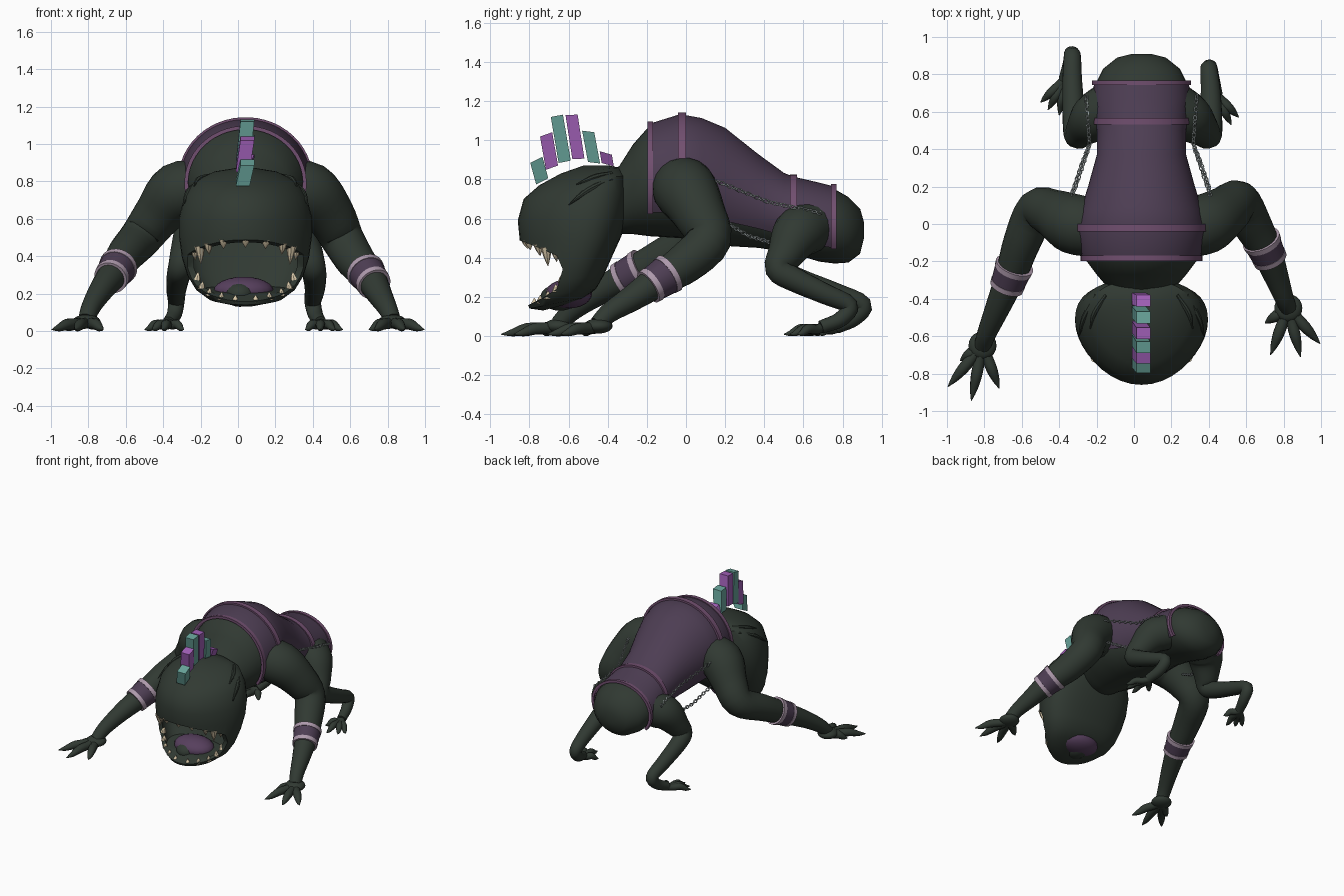
import bpy, bmesh, math
from mathutils import Vector, Matrix

cube = bpy.data.objects.get("Cube")
if cube:
    bpy.data.objects.remove(cube, do_unlink=True)

CX = 0.04  # centre line of the torso and head


def material(name, r, g, b):
    m = bpy.data.materials.new(name)
    m.use_nodes = True
    m.diffuse_color = (r, g, b, 1)
    for n in m.node_tree.nodes:
        if n.type == 'BSDF_PRINCIPLED':
            n.inputs["Base Color"].default_value = (r, g, b, 1)
            n.inputs["Roughness"].default_value = 0.8
    return m


SKIN = material("dark green skin", .03, .041, .032)
VEST = material("dusky purple cloth", .074, .047, .086)
TRIM = material("mauve trim", .165, .078, .16)
PALE = material("pale mauve trim", .42, .32, .41)
TEAL = material("teal crest", .135, .36, .315)
VIOLET = material("violet crest", .35, .115, .47)
BONE = material("bone", .68, .57, .39)
TONGUE = material("tongue purple", .095, .05, .11)
METAL = material("grey metal", .3, .34, .34)
smooth = []


def finish(bm, name, mat, is_smooth=True):
    bmesh.ops.recalc_face_normals(bm, faces=bm.faces)
    me = bpy.data.meshes.new(name)
    bm.to_mesh(me)
    bm.free()
    me.materials.append(mat)
    ob = bpy.data.objects.new(name, me)
    bpy.context.collection.objects.link(ob)
    if is_smooth:
        smooth.append(ob)
    return ob


def loft(name, rings, mat, closed=True, is_smooth=True):
    """Skin a list of rings; closed rings also get end caps."""
    bm = bmesh.new()
    vs = [[bm.verts.new(p) for p in ring] for ring in rings]
    n = len(vs[0])
    for a, b in zip(vs, vs[1:]):
        for i in range(n if closed else n - 1):
            j = (i + 1) % n
            bm.faces.new((a[i], a[j], b[j], b[i]))
    if closed:
        bm.faces.new(vs[0])
        bm.faces.new(vs[-1])
    return finish(bm, name, mat, is_smooth)


def tube(name, pts, mat, sides=16, steps=4):
    """Round limb through (x, y, z, radius) points."""
    p = [Vector(q) for q in pts]
    p = [2 * p[0] - p[1]] + p + [2 * p[-1] - p[-2]]
    line = []
    for a, b, c, d in zip(p, p[1:], p[2:], p[3:]):
        for k in range(steps):
            t = k / steps
            line.append(.5 * (2 * b + (c - a) * t + (2 * a - 5 * b + 4 * c - d) * t * t
                              + (3 * b - a - 3 * c + d) * t ** 3))
    line.append(p[-2])
    rings, side, old = [], None, None
    for i, q in enumerate(line):
        tan = (line[min(i + 1, len(line) - 1)] - line[max(i - 1, 0)]).to_3d().normalized()
        side = old.rotation_difference(tan) @ side if old else tan.orthogonal().normalized()
        old, up = tan, tan.cross(side)
        ring = []
        for k in range(sides):
            w = k * math.tau / sides
            ring.append(q.to_3d() + q.w * (side * math.cos(w) + up * math.sin(w)))
        rings.append(ring)
    return loft(name, rings, mat)


def blob(name, loc, size, mat):
    bm = bmesh.new()
    bmesh.ops.create_uvsphere(bm, u_segments=20, v_segments=12, radius=1)
    bmesh.ops.transform(bm, matrix=Matrix.LocRotScale(Vector(loc), None, Vector(size)), verts=bm.verts)
    return finish(bm, name, mat)


# Torso: y, half width, top z, bottom z
BODY = [(-.40, .12, .82, .56), (-.34, .18, .87, .52), (-.27, .24, .98, .52), (-.19, .3, 1.07, .51),
        (-.03, .337, 1.12, .50), (.08, .31, 1.10, .48), (.2, .272, 1.05, .46), (.37, .225, .915, .45),
        (.50, .225, .82, .43), (.55, .235, .80, .42), (.68, .245, .77, .38), (.76, .24, .75, .37),
        (.83, .205, .71, .375), (.89, .13, .65, .42), (.91, .05, .58, .50)]


def section(y):
    for a, b in zip(BODY, BODY[1:]):
        if a[0] <= y <= b[0]:
            t = (y - a[0]) / (b[0] - a[0])
            return [u + (v - u) * t for u, v in zip(a, b)]


def body_ring(s, grow=0, start=0, end=360, n=36):
    y, hw, zt, zb = s
    out = []
    for k in range(n):
        w = math.radians(start + (end - start) * k / (n if end - start == 360 else n - 1))
        out.append((CX + (hw + grow) * math.cos(w), y, (zt + zb) / 2 + ((zt - zb) / 2 + grow) * math.sin(w)))
    return out


loft("torso", [body_ring(s) for s in BODY], SKIN)

# Vest shell with raised trim bands
vest = loft("vest", [body_ring(s, .014, -33, 213) for s in BODY if -.2 < s[0] < .77], VEST, closed=False)
for i, (y, half) in enumerate(((-.183, .015), (-.02, .02), (.55, .018), (.755, .013))):
    outer = []
    for dy, grow in ((-half, .005), (-half, .025), (half, .025), (half, .005)):
        s = section(y)
        s[0] += dy
        outer.append(body_ring(s, grow, -33, 213))
    loft(f"vest_trim_{i + 1}", outer, TRIM, closed=False)

# Head: front y, front z, back y, back z, half width of each tilted slice
HEAD = [(-.52, .872, -.40, .872, .05), (-.64, .83, -.34, .86, .17), (-.75, .77, -.30, .82, .27),
        (-.83, .70, -.29, .74, .325), (-.86, .59, -.30, .62, .355), (-.85, .49, -.33, .51, .355),
        (-.84, .38, -.38, .40, .34), (-.83, .27, -.42, .31, .31), (-.82, .19, -.46, .24, .265),
        (-.80, .14, -.52, .195, .20), (-.73, .13, -.58, .17, .1)]


def head_ring(s, inset=0, n=40):
    """Egg-shaped slice, widest toward the back."""
    yf, zf, yb, zb, hw = s
    out = []
    for k in range(n):
        w = k * math.tau / n
        t = math.cos(w) - .27 * math.sin(w) ** 2
        out.append((CX + (hw - inset) * math.sin(w),
                    (yf + yb) / 2 + t * ((yf - yb) / 2 + inset), (zf + zb) / 2 + t * (zf - zb) / 2))
    return out


head = loft("head", [head_ring(s) for s in HEAD], SKIN)

# Gaping mouth: a wedge across the front, then a hollow throat
GAPE = [(-1, .52), (-.84, .485), (-.74, .445), (-.66, .41), (-.63, .34), (-.66, .24), (-.74, .19),
        (-.81, .155), (-1, .13)]
wedge = loft("mouth_cutter", [[(x, y, z) for y, z in GAPE] for x in (-.6, .7)], SKIN, is_smooth=False)
throat = loft("throat_cutter", [head_ring(s, .035) for s in HEAD[4:9]], SKIN, is_smooth=False)
bpy.context.view_layer.objects.active = head
for cutter in (wedge, throat):
    mod = head.modifiers.new("cut", 'BOOLEAN')
    mod.operation, mod.solver, mod.object = 'DIFFERENCE', 'EXACT', cutter
    bpy.ops.object.modifier_apply(modifier=mod.name)
    bpy.data.objects.remove(cutter, do_unlink=True)

# Skin folds on the cheeks, mirrored
for side, s in (("left", 1), ("right", -1)):
    for i, fold in enumerate((((.335, -.60, .67), (.305, -.50, .745), (.24, -.38, .80)),
                              ((.275, -.56, .775), (.25, -.47, .81), (.19, -.38, .83)))):
        tube(f"{side}_cheek_fold_{i + 1}", [(CX + s * x, y, z, r) for (x, y, z), r in zip(fold, (.003, .016, .012))],
             SKIN, 8)

# Tongue with a dark root that swells under the jaw
blob("tongue", (CX - .01, -.60, .215), (.16, .12, .075), TONGUE)
blob("tongue_root", (CX - .03, -.645, .197), (.085, .1, .068), SKIN)


def tooth(name, base, tip, r):
    a, b = Vector(base), Vector(tip)
    tube(name, [(*a, r), (*a.lerp(b, .5), r * .65), (*b, .001)], BONE, 8, 2)


for i, (x, y, size, r) in enumerate([(0, -.82, .04, .026), (.11, -.805, .04, .026), (-.12, -.805, .04, .026),
                                     (.2, -.755, .05, .026), (-.2, -.755, .05, .026), (.245, -.715, .085, .028),
                                     (-.245, -.715, .085, .028), (.275, -.67, .045, .02), (-.275, -.67, .045, .02)]):
    z = .49 + (-.83 - y) * .42
    tooth(f"upper_tooth_{i + 1}", (CX + x, y, z + .012), (CX + x * .97, y + .01, z - size), r)
for i, (w, y, z) in enumerate([(.055, -.775, .158), (.13, -.745, .173), (.195, -.705, .195), (.235, -.665, .23),
                               (.26, -.635, .28)]):
    for side, s in (("left", 1), ("right", -1)):
        tooth(f"lower_{side}_tooth_{i + 1}", (CX + s * w, y, z - .008), (CX + s * w * .97, y, z + .036), .021)

# Crest of slanted blocks: base y, base z, top y, top z
CREST = [(-.735, .79, -.765, .90), (-.685, .86, -.715, 1.03), (-.62, .89, -.66, 1.125),
         (-.55, .905, -.585, 1.13), (-.47, .885, -.50, 1.045), (-.40, .875, -.41, .935)]
for i, (y0, z0, y1, z1) in enumerate(CREST):
    rings, tilt = [], .016 - .005 * i
    for x, y, z in ((CX - .015, y0, z0), (CX + .01, y1, z1)):
        rings.append([(x + a * .037, y + b * .031, z + b * tilt) for a, b in ((-1, -1), (1, -1), (1, 1), (-1, 1))])
    loft(f"crest_block_{i + 1}", rings, VIOLET if i % 2 else TEAL, is_smooth=False)


def digits(name, palm, tips, r):
    """Clawed digits arching from the palm to each tip on the ground."""
    p = Vector(palm)
    for i, (x, y) in enumerate(tips):
        t = Vector((x, y, .008))
        mid, near = p.lerp(t, .55), p.lerp(t, .25)
        tube(f"{name}_{i + 1}", [(*p, r), (*near, r), (mid.x, mid.y, .036, r), (*p.lerp(t, .8), r * .65), (*t, .002)],
             SKIN, 10, 3)


# Arms, hands and banded cuffs
ARMS = {
    "left": ([(.24, -.03, .76, .15), (.38, 0, .74, .162), (.49, .07, .62, .135), (.56, .115, .49, .115),
              (.63, 0, .375, .105), (.705, -.138, .285, .085), (.76, -.28, .19, .066), (.80, -.39, .12, .052),
              (.825, -.45, .06, .045)],
             [(.73, -.70), (.89, -.71), (.995, -.64), (.70, -.53)]),
    "right": ([(-.18, -.03, .76, .15), (-.32, 0, .74, .162), (-.43, .055, .62, .13), (-.52, .07, .50, .113),
               (-.60, -.1, .41, .1), (-.66, -.28, .315, .083), (-.73, -.45, .22, .066), (-.785, -.58, .13, .052),
               (-.81, -.65, .06, .045)],
              [(-.72, -.88), (-.87, -.945), (-.995, -.87), (-.93, -.73)])}
for side, (path, tips) in ARMS.items():
    tube(f"{side}_arm", path, SKIN, 20)
    palm = path[-1][:3]
    blob(f"{side}_palm", (palm[0], palm[1], .05), (.075, .075, .038), SKIN)
    digits(f"{side}_finger", (palm[0], palm[1], .05), tips, .03)
    mid = Vector(path[5][:3])
    along = (Vector(path[6][:3]) - Vector(path[4][:3])).normalized()
    for part, lo, hi, r, mat in (("cuff", -.065, .065, .095, VEST), ("cuff_upper_trim", -.07, -.04, .098, PALE),
                                 ("cuff_lower_trim", .04, .07, .098, PALE)):
        tube(f"{side}_{part}", [(*(mid + along * d), r - d * .1) for d in (lo, hi)], mat, 24, 1)

# Hind legs and feet
LEGS = {
    "left": ([(.20, .64, .56, .13), (.29, .57, .52, .13), (.36, .51, .42, .095), (.40, .475, .34, .07),
              (.41, .56, .285, .062), (.41, .71, .215, .053), (.40, .835, .155, .045), (.415, .79, .085, .04),
              (.44, .69, .045, .034)],
             [(.44, .50), (.52, .53), (.56, .57), (.36, .60)]),
    "right": ([(-.12, .64, .56, .13), (-.21, .57, .52, .13), (-.27, .51, .42, .095), (-.305, .475, .34, .07),
               (-.32, .56, .29, .062), (-.33, .76, .22, .053), (-.33, .905, .16, .045), (-.34, .86, .09, .04),
               (-.37, .77, .045, .034)],
              [(-.40, .58), (-.46, .61), (-.50, .65), (-.29, .68)])}
for side, (path, tips) in LEGS.items():
    tube(f"{side}_hind_leg", path, SKIN, 18)
    digits(f"{side}_toe", (*path[-1][:2], .04), tips, .025)

# Chains of alternating links along each flank
bm = bmesh.new()
rows = []
for k in range(10):
    w = k * math.tau / 10
    rows.append([bm.verts.new(((.014 + .004 * math.cos(v)) * math.cos(w), (.01 + .004 * math.cos(v)) * math.sin(w),
                               .004 * math.sin(v))) for v in (0, math.pi / 2, math.pi, -math.pi / 2)])
for k in range(10):
    a, b = rows[k], rows[(k + 1) % 10]
    for j in range(4):
        bm.faces.new((a[j], b[j], b[(j + 1) % 4], a[(j + 1) % 4]))
link = finish(bm, "chain_link", METAL, is_smooth=False)
RUNS = {"upper": ((.365, .16, .79), (.277, .42, .685), (.295, .68, .63)),
        "lower": ((.37, .17, .60), (.32, .32, .51), (.265, .46, .47))}
for s in (1, -1):
    for run, pts in RUNS.items():
        a, b, c = (Vector((CX + s * x, y, z)) for x, y, z in pts)
        n = 24 if run == "upper" else 18
        for i in range(n):
            t = 2 * i / (n - 1)
            pos, d = (a.lerp(b, t), b - a) if t < 1 else (b.lerp(c, t - 1), c - b)
            ob = bpy.data.objects.new(f"{run}_chain_link", link.data)
            ob.matrix_world = (Matrix.Translation(pos) @ d.to_track_quat('X', 'Z').to_matrix().to_4x4()
                               @ Matrix.Rotation(i % 2 * math.pi / 2 + .6, 4, 'X'))
            bpy.context.collection.objects.link(ob)
bpy.data.objects.remove(link, do_unlink=True)

bpy.ops.object.select_all(action='DESELECT')
for ob in smooth:
    ob.select_set(True)
bpy.context.view_layer.objects.active = smooth[0]
bpy.ops.object.shade_smooth_by_angle(angle=math.radians(40))
